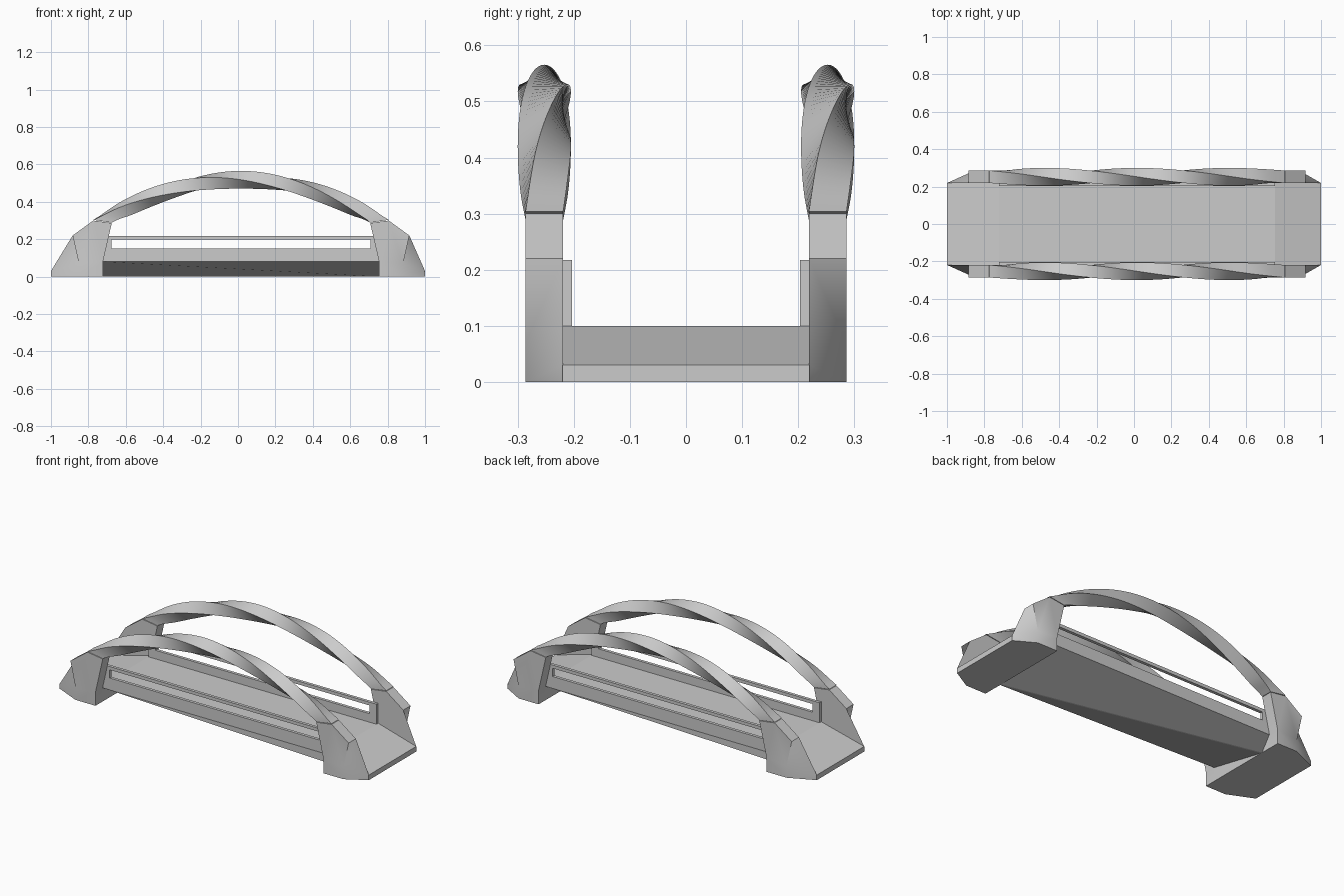
import bpy, bmesh, math
from mathutils import Vector

if "Cube" in bpy.data.objects:
    bpy.data.objects.remove(bpy.data.objects["Cube"], do_unlink=True)

# Single concrete colour
mat = bpy.data.materials.new("light_grey")
mat.use_nodes = True
GREY = (0.6, 0.6, 0.6, 1)
mat.diffuse_color = GREY
mat.node_tree.nodes["Principled BSDF"].inputs["Base Color"].default_value = GREY

SHIFT = 0.016      # arches and rails sit slightly off the deck centre
ARCH_Y = 0.2525    # centre line of each arch
HALF = 0.0335      # half width of the arch section
SPAN = 0.74        # half span of the twisted part


def loft(name, rings, smooth=False):
    """Skin a list of closed rings and cap both ends."""
    bm = bmesh.new()
    loops = [[bm.verts.new(p) for p in ring] for ring in rings]
    n = len(loops[0])
    for a, b in zip(loops, loops[1:]):
        for i in range(n):
            j = (i + 1) % n
            bm.faces.new((a[i], a[j], b[j], b[i]))
    bm.faces.new(loops[0])
    bm.faces.new(loops[-1])
    bmesh.ops.recalc_face_normals(bm, faces=bm.faces)
    mesh = bpy.data.meshes.new(name)
    bm.to_mesh(mesh)
    bm.free()
    mesh.materials.append(mat)
    obj = bpy.data.objects.new(name, mesh)
    bpy.context.collection.objects.link(obj)
    if smooth:
        bpy.ops.object.select_all(action='DESELECT')
        obj.select_set(True)
        bpy.context.view_layer.objects.active = obj
        bpy.ops.object.shade_smooth_by_angle(angle=math.radians(35))
    return obj


def box(name, x0, x1, y0, y1, z0, z1):
    return loft(name, [[(x, y0, z0), (x, y1, z0), (x, y1, z1), (x, y0, z1)]
                       for x in (x0, x1)])


# Deck with a ramp at each end and a keel running diagonally underneath
def deck_ring(x, top, keel_y, keel_half):
    pts = [(keel_y + keel_half, 0), (0.22, top * 0.8), (0.22, top),
           (-0.22, top), (-0.22, top * 0.8), (keel_y - keel_half, 0)]
    return [(x, y, z) for y, z in pts]


left, right = SHIFT - 0.738, SHIFT + 0.738
loft("deck", [deck_ring(-1, 0.03, 0, 0.22), deck_ring(left, 0.10, 0, 0.22),
              deck_ring(left + 0.001, 0.10, -0.22 * left, 0.004),
              deck_ring(right - 0.001, 0.10, -0.22 * right, 0.004),
              deck_ring(right, 0.10, 0, 0.22), deck_ring(1, 0.03, 0, 0.22)])


# Twisted square arch making three quarter turns, flattened onto the legs
def arch(name, y0):
    rings = []
    steps = 72
    for i in range(steps + 1):
        t = i / steps
        u = 2 * t - 1
        x = SPAN * u
        centre = Vector((x + SHIFT, y0, 0.518 - 0.405 * x * x))
        lean = 0.81 * x + math.copysign(6 * u ** 16, u)
        normal = Vector((lean, 0, 1)).normalized() * (1 + 0.5 * u ** 16)
        twist = t * 1.5 * math.pi
        ring = []
        for k in range(4):
            a = twist + math.pi / 4 + k * math.pi / 2
            r = HALF * math.sqrt(2)
            ring.append(centre + Vector((0, r * math.cos(a), 0))
                        + normal * (r * math.sin(a)))
        rings.append(ring)
    loft(name, rings, smooth=True)


# Leg outlines: the shared upper part, then the flared foot at the deck side
UPPER = [(0.738, 0), (0.738, 0.08), (0.691, 0.286), (0.79, 0.30), (0.90, 0.22)]
OUTER_FOOT = [(0.867, 0.07), (0.867, 0)]


def leg(name, sx, sy):
    inner = [(sx * x + SHIFT, sy * (ARCH_Y - HALF), z) for x, z in UPPER]
    outer = [(sx * x + SHIFT, sy * (ARCH_Y + HALF), z) for x, z in UPPER + OUTER_FOOT]
    inner += [(sx, sy * (ARCH_Y - HALF), z) for z in (0.03, 0)]
    loft(name, [inner, outer], smooth=True)


# Guard rail: a low wall, a top bar and two end posts around a long slot
def rail(side, s):
    y0, y1 = sorted((s * 0.203, s * 0.2208))
    slot = 0.692
    box(side + "_rail_wall", left, right, y0, y1, 0.08, 0.15)
    box(side + "_rail_bar", left, right, y0, y1, 0.198, 0.217)
    for end, a, b in (("right", left, SHIFT - slot), ("left", SHIFT + slot, right)):
        box(side + "_rail_" + end + "_post", a, b, y0, y1, 0.15, 0.198)


for side, s in (("front", -1), ("back", 1)):
    arch(side + "_arch", s * ARCH_Y)
    rail(side, s)
    for end, e in (("right", -1), ("left", 1)):
        leg(side + "_" + end + "_leg", e, s)
